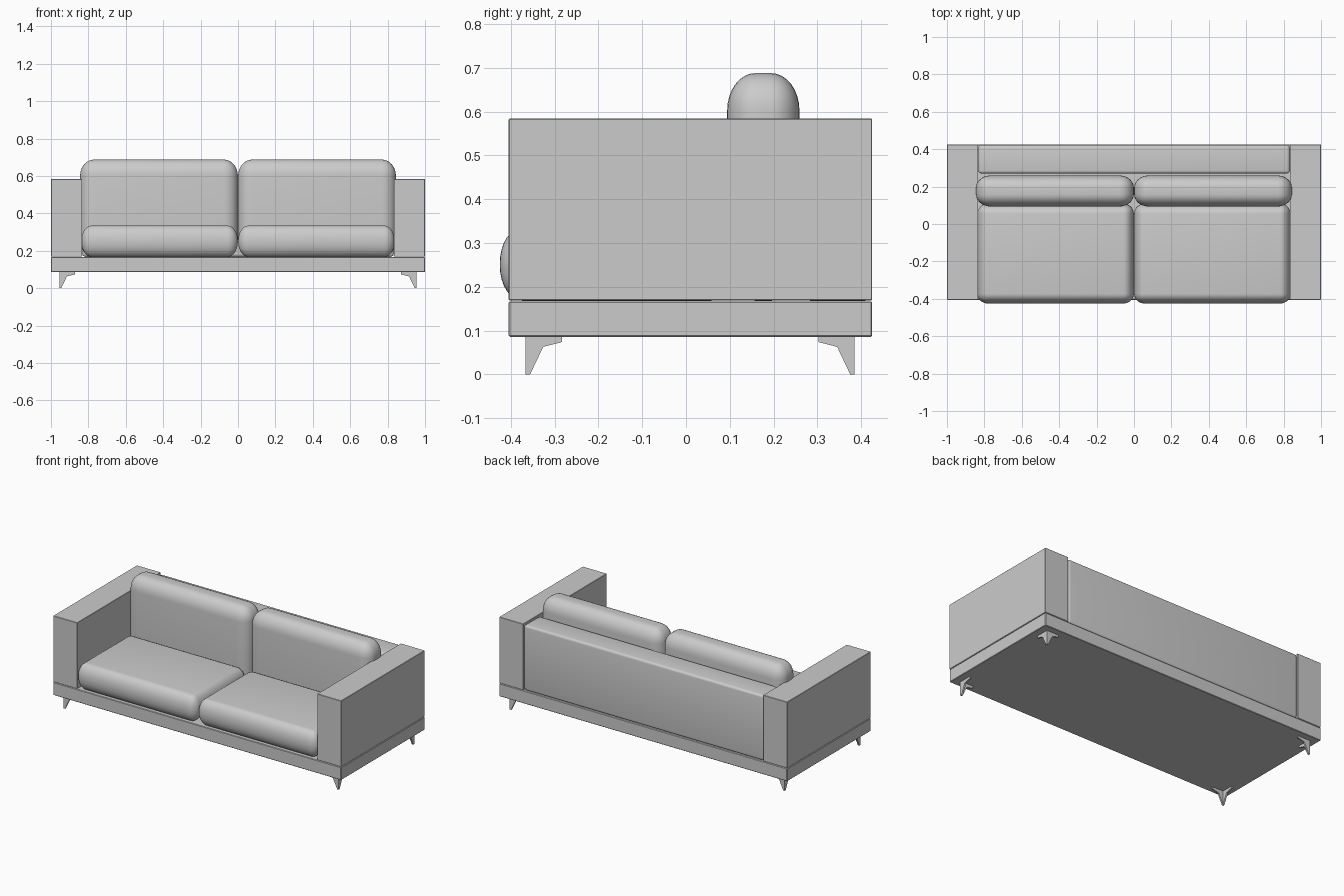
import bpy, bmesh
from mathutils import Matrix, Vector

if "Cube" in bpy.data.objects:
    bpy.data.objects.remove(bpy.data.objects["Cube"])


def finish(name, bm, smooth=False):
    bmesh.ops.recalc_face_normals(bm, faces=bm.faces)
    me = bpy.data.meshes.new(name)
    bm.to_mesh(me)
    bm.free()
    ob = bpy.data.objects.new(name, me)
    bpy.context.collection.objects.link(ob)
    if smooth:
        for p in me.polygons:
            p.use_smooth = True
    return ob


def rounded_box(name, lo, hi, radii, segments=1, smooth=False):
    """Box between two corners with its own rounding radius per axis."""
    lo, hi, r = Vector(lo), Vector(hi), Vector(radii)
    bm = bmesh.new()
    bmesh.ops.create_cube(bm, size=1)
    for v in bm.verts:
        v.co = Vector(v.co[i] * (hi[i] - lo[i]) / r[i] for i in range(3))
    bmesh.ops.bevel(bm, geom=bm.edges[:], offset=1, segments=segments,
                    profile=0.5, affect='EDGES')
    mid = (lo + hi) / 2
    for v in bm.verts:
        v.co = Vector(v.co[i] * r[i] + mid[i] for i in range(3))
    return finish(name, bm, smooth)


def both_sides(name, lo, hi, radii, segments=1, smooth=False):
    rounded_box("right_" + name, lo, hi, radii, segments, smooth)
    rounded_box("left_" + name, (-hi[0], lo[1], lo[2]), (-lo[0], hi[1], hi[2]),
                radii, segments, smooth)


# Base frame, arms and back panel
rounded_box("base", (-1, -0.405, 0.086), (1, 0.425, 0.167), (0.003,) * 3)
both_sides("arm", (0.833, -0.405, 0.169), (1, 0.425, 0.584), (0.002,) * 3)
rounded_box("back_panel", (-0.833, 0.27, 0.168), (0.833, 0.423, 0.578),
            (0.02, 0.015, 0.015), 4, True)

# Seat and back cushions
both_sides("seat_cushion", (0.001, -0.425, 0.168), (0.837, 0.108, 0.335),
           (0.055, 0.052, 0.08), 8, True)
both_sides("back_cushion", (0.001, 0.094, 0.168), (0.844, 0.259, 0.688),
           (0.075, 0.065, 0.085), 8, True)

# Legs: two thin fins meeting at the outer corner; (inward distance, z)
FIN = [(0, 0.088), (0, 0), (0.01, 0), (0.04, 0.063), (0.083, 0.074), (0.083, 0.088)]
T = 0.01


def leg(name, sx, sy):
    bm = bmesh.new()
    for along_x in (True, False):
        pts = [(d, 0, z) if along_x else (0, d, z) for d, z in FIN]
        face = bm.faces.new([bm.verts.new(p) for p in pts])
        ext = bmesh.ops.extrude_face_region(bm, geom=[face], use_keep_orig=True)
        moved = [g for g in ext["geom"] if isinstance(g, bmesh.types.BMVert)]
        bmesh.ops.translate(bm, verts=moved,
                            vec=(0, T, 0) if along_x else (T, 0, 0))
    y = 0.385 if sy > 0 else -0.366
    bm.transform(Matrix.Translation((sx * 0.955, y, 0))
                 @ Matrix.Diagonal((-sx, -sy, 1, 1)))
    finish(name, bm)


for sx, side in ((1, "right"), (-1, "left")):
    for sy, end in ((1, "rear"), (-1, "front")):
        leg(f"{end}_{side}_leg", sx, sy)
